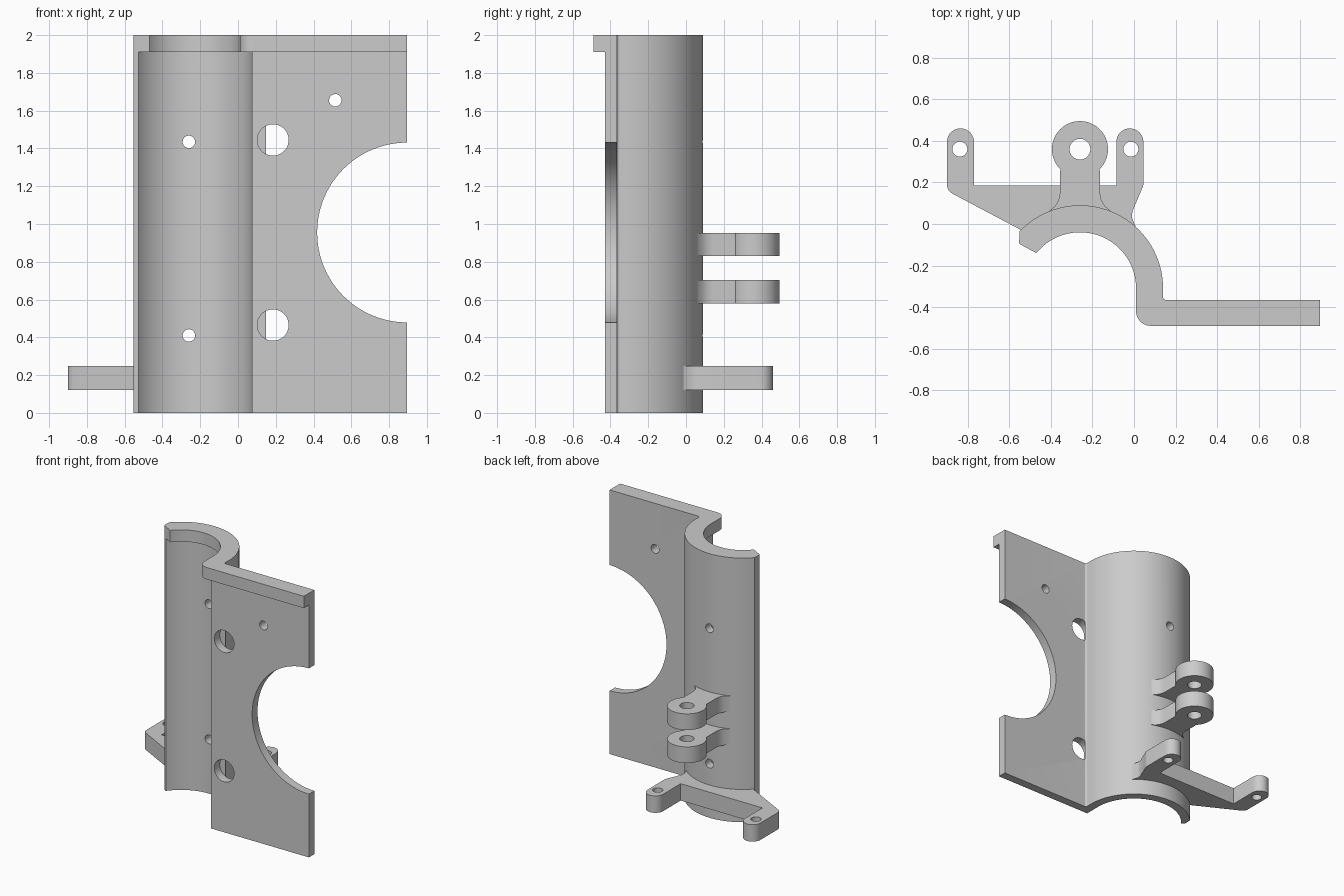
import bpy, bmesh
from math import cos, sin, radians, pi
from mathutils import Vector, Matrix

if "Cube" in bpy.data.objects:
    bpy.data.objects.remove(bpy.data.objects["Cube"])

grey = bpy.data.materials.new("plain grey")
grey.use_nodes = True
grey.diffuse_color = (0.6, 0.6, 0.6, 1)
grey.node_tree.nodes["Principled BSDF"].inputs["Base Color"].default_value = (0.6, 0.6, 0.6, 1)

CX, CY = -0.26, -0.31          # axis of the half tube
R_OUT, R_IN, R_COLLAR = 0.40, 0.335, 0.27
TOP, COLLAR_Z = 2.0, 1.91
BACK, FRONT, LIP = -0.365, -0.43, -0.49
EDGE = 0.895


def arc(cx, cy, r, a0, a1, n=40):
    return [(cx + r * cos(radians(a0 + (a1 - a0) * i / n)),
             cy + r * sin(radians(a0 + (a1 - a0) * i / n))) for i in range(n + 1)]


def fillet(prev, corner, nxt, r, n=8):
    """Points of a rounded corner."""
    p, c, q = Vector(prev), Vector(corner), Vector(nxt)
    u, v = (p - c).normalized(), (q - c).normalized()
    half = u.angle(v) / 2
    centre = c + (u + v).normalized() * r / sin(half)
    t = r * cos(half) / sin(half)
    a, b = c + u * t - centre, c + v * t - centre
    return [tuple(centre + a.lerp(b, i / n).normalized() * r) for i in range(n + 1)]


def prism(name, pts, z0, z1):
    """Extrude an outline upward."""
    bm = bmesh.new()
    low = [bm.verts.new((x, y, z0)) for x, y in pts]
    high = [bm.verts.new((x, y, z1)) for x, y in pts]
    bm.faces.new(low[::-1])
    bm.faces.new(high)
    for i in range(len(pts)):
        bm.faces.new((low[i - 1], low[i], high[i], high[i - 1]))
    if bm.calc_volume(signed=True) < 0:
        bmesh.ops.reverse_faces(bm, faces=bm.faces)
    mesh = bpy.data.meshes.new(name)
    bm.to_mesh(mesh)
    bm.free()
    mesh.materials.append(grey)
    obj = bpy.data.objects.new(name, mesh)
    bpy.context.collection.objects.link(obj)
    return obj


def drill(x, z, r, y0, y1, n=32):
    """Cutter cylinder running front to back."""
    obj = prism("cutter", arc(0, 0, r, 0, 360 - 360 / n, n - 1), -y1, -y0)
    obj.data.transform(Matrix.Translation((x, 0, z)) @ Matrix.Rotation(pi / 2, 4, "X"))
    return obj


def drill_up(x, y, r, z0, z1, n=32):
    return prism("cutter", arc(x, y, r, 0, 360 - 360 / n, n - 1), z0 - 0.05, z1 + 0.05)


def finish(obj, cutters):
    """Subtract the cutters and smooth the curved faces."""
    bpy.ops.object.select_all(action="DESELECT")
    bpy.context.view_layer.objects.active = obj
    obj.select_set(True)
    for c in cutters:
        mod = obj.modifiers.new("cut", "BOOLEAN")
        mod.operation, mod.solver, mod.object = "DIFFERENCE", "EXACT", c
        bpy.ops.object.modifier_apply(modifier=mod.name)
        bpy.data.objects.remove(c)
    bpy.ops.object.shade_smooth_by_angle(angle=radians(30))


# Half tube and flat plate, at full collar thickness
rim_x, back_x = CX + R_COLLAR, CX + R_OUT
outline = arc(CX, CY, R_OUT, 136.5, 0)
outline += fillet((back_x, CY), (back_x, BACK), (EDGE, BACK), 0.012)
outline += [(EDGE, BACK), (EDGE, LIP)]
outline += fillet((EDGE, LIP), (rim_x, LIP), (rim_x, CY), 0.07)
outline += arc(CX, CY, R_COLLAR, 0, 141)
outline += fillet(outline[-1], (outline[0][0] - 0.003, -0.095), outline[0], 0.012)
shell = prism("tube_and_plate", outline, 0, TOP)

# Thin the wall below the collar
thin = arc(CX, CY, R_IN, 143.5, 0)
thin += [(thin[-1][0], FRONT), (1.2, FRONT), (1.2, -0.8), (-0.7, -0.8), (-0.7, -0.22)]
cutters = [prism("cutter", thin, -0.1, COLLAR_Z)]

# Round openings in the plate and tube
cutters.append(drill(EDGE, 0.955, 0.476, -0.6, -0.2, 96))
cutters.append(drill(0.515, 1.655, 0.033, -0.6, -0.2))
for z in (0.465, 1.445):
    cutters.append(drill(0.185, z, 0.083, -0.6, BACK + 0.0005, 48))
for z in (0.41, 1.435):
    cutters.append(drill(CX, z, 0.033, -0.2, 0.3))
finish(shell, cutters)

# Pair of hinge lugs on the back of the tube
EYE_Y = 0.36
foot = [(0.097, 0.25), (0.097, 0.145), (0.103, 0.115), (0.12, 0.085), (0.15, 0.062)]
lug = arc(CX, EYE_Y, 0.135, 226, -46, 48)
lug += [(CX + x, y) for x, y in foot]
lug += arc(CX, CY, 0.37, 66, 114, 12)
lug += [(CX - x, y) for x, y in reversed(foot)]
for name, z0 in (("lower_hinge_lug", 0.58), ("upper_hinge_lug", 0.83)):
    part = prism(name, lug, z0, z0 + 0.123)
    finish(part, [drill_up(CX, EYE_Y, 0.05, z0, z0 + 0.123)])

# Forked bracket near the foot of the tube
Z0, Z1, WEB = 0.12, 0.248, 0.185
ARM_R, ARM_Y = 0.065, 0.395
L, R = -0.835, -0.02
root = (-0.545, -0.028)
fork = fillet(root, (L - ARM_R, 0.16), (L - ARM_R, ARM_Y), 0.05)
fork += arc(L, ARM_Y, ARM_R, 180, 0, 20)
fork += [(L + ARM_R, WEB), (R - ARM_R, WEB)]
fork += arc(R, ARM_Y, ARM_R, 180, 0, 20)
fork += fillet((R + ARM_R, ARM_Y), (R + ARM_R, WEB), (-0.008, 0.06), 0.05)
fork += [(-0.008, 0.06), (-0.01, 0.03), (0.008, -0.013)]
fork += arc(CX, CY, 0.37, 47, 134, 24)
fork += [root]
bracket = prism("forked_bracket", fork, Z0, Z1)
finish(bracket, [drill_up(x, EYE_Y, 0.036, Z0, Z1) for x in (L - 0.003, R + 0.005)])
